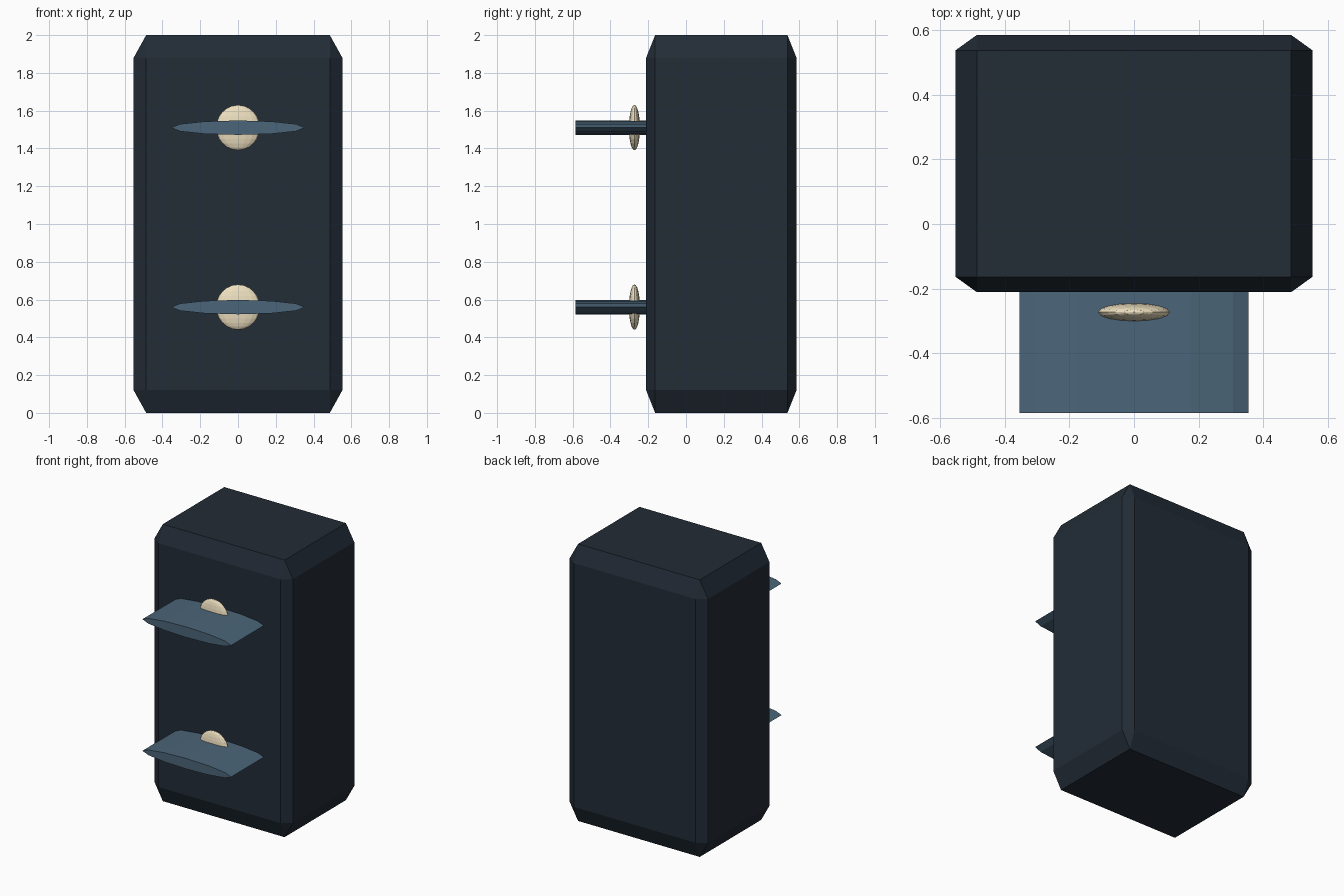
import bpy, bmesh
from math import pi
from mathutils import Matrix

if "Cube" in bpy.data.objects:
    bpy.data.objects.remove(bpy.data.objects["Cube"])


def material(name, color):
    m = bpy.data.materials.new(name)
    m.diffuse_color = (*color, 1)
    m.use_nodes = True
    m.node_tree.nodes["Principled BSDF"].inputs["Base Color"].default_value = m.diffuse_color
    return m


def add_part(name, bm, mat, location):
    mesh = bpy.data.meshes.new(name)
    bm.to_mesh(mesh)
    bm.free()
    mesh.materials.append(mat)
    obj = bpy.data.objects.new(name, mesh)
    obj.location = location
    bpy.context.collection.objects.link(obj)
    return obj


navy = material("navy", (0.016, 0.025, 0.037))
steel_blue = material("steel_blue", (0.07, 0.13, 0.19))
cream = material("cream", (0.85, 0.74, 0.52))

# Cabinet body: unit cube chamfered first, then stretched
bm = bmesh.new()
bmesh.ops.create_cube(bm, size=1)
bmesh.ops.bevel(bm, geom=bm.edges[:], offset=0.06, segments=1, affect='EDGES')
bmesh.ops.scale(bm, vec=(1.105, 0.796, 2), verts=bm.verts)
add_part("cabinet_body", bm, navy, (0, 0.187, 1))

for level, z in (("lower", 0.56), ("upper", 1.51)):
    # Flattened lens-shaped shelf reaching slightly into the body
    bm = bmesh.new()
    bmesh.ops.create_cone(bm, cap_ends=True, segments=12, radius1=1, radius2=1, depth=1)
    bmesh.ops.rotate(bm, matrix=Matrix.Rotation(pi / 2, 3, 'X'), verts=bm.verts)
    bmesh.ops.scale(bm, vec=(0.354, 0.4, 0.038), verts=bm.verts)
    add_part(level + "_shelf", bm, steel_blue, (0, -0.385, z))

    # Flattened round disc passing through the shelf
    bm = bmesh.new()
    bmesh.ops.create_uvsphere(bm, u_segments=16, v_segments=12, radius=1)
    bmesh.ops.scale(bm, vec=(0.116, 0.029, 0.12), verts=bm.verts)
    add_part(level + "_disc", bm, cream, (0, -0.273, z))
